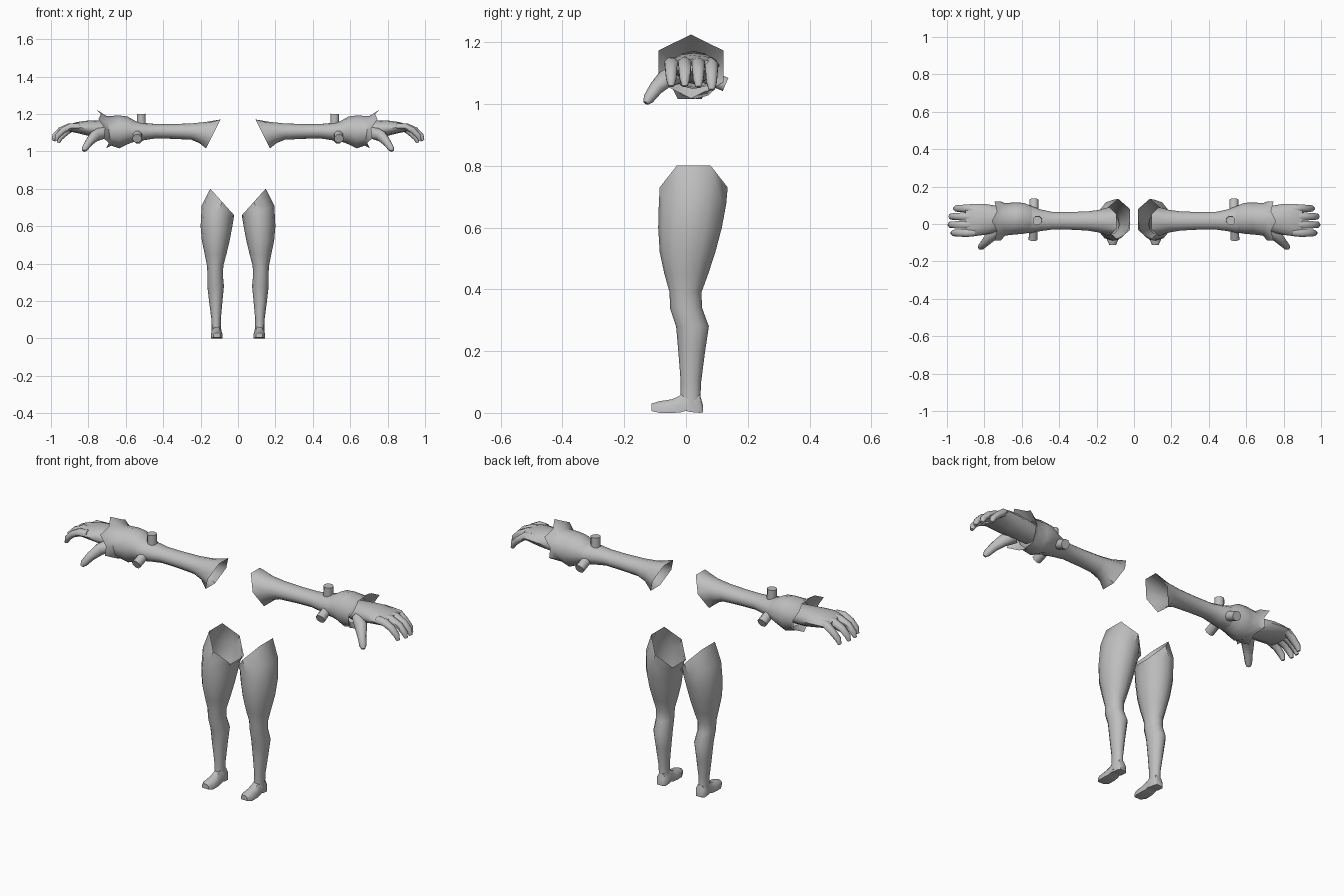
import bpy, bmesh, math
from mathutils import Vector

grey = bpy.data.materials.new("plain grey")
grey.diffuse_color = (0.52, 0.52, 0.52, 1)
N = 12


def loft(name, rings, cap_start=False, cap_end=False, angle=50):
    """Skin a list of equal-length point rings and mirror it across x."""
    bm = bmesh.new()
    vs = [[bm.verts.new(p) for p in r] for r in rings]
    n = len(rings[0])
    for a, b in zip(vs, vs[1:]):
        for i in range(n):
            j = (i + 1) % n
            bm.faces.new((a[i], a[j], b[j], b[i]))
    if cap_start:
        bm.faces.new(vs[0])
    if cap_end:
        bm.faces.new(vs[-1])
    bmesh.ops.recalc_face_normals(bm, faces=bm.faces)
    for f in bm.faces:
        f.smooth = True
    me = bpy.data.meshes.new(name)
    bm.to_mesh(me)
    bm.free()
    me.set_sharp_from_angle(angle=math.radians(angle))
    me.materials.append(grey)
    ob = bpy.data.objects.new(name, me)
    bpy.context.collection.objects.link(ob)
    m = ob.modifiers.new("mirror", 'MIRROR')
    m.use_mirror_merge = False
    return ob


def oval(a0, a1, b0, b1, corner=None, n=N):
    """2D oval filling a box; corner 0 or 1 makes it a hexagon with those corners."""
    pts = []
    for k in range(n):
        t = 2 * math.pi * k / n
        r = 1 if corner is None or k % 2 == corner else math.cos(math.pi / 6)
        pts.append(((a0 + a1) / 2 + (a1 - a0) / 2 * r * math.cos(t),
                    (b0 + b1) / 2 + (b1 - b0) / 2 * r * math.sin(t)))
    return pts


def leg_ring(z, x0, x1, y0, y1, tilt=0, corner=None):
    return [(x, y, z + tilt * (2 * x - x0 - x1) / (x1 - x0))
            for x, y in oval(x0, x1, y0, y1, corner)]


def arm_ring(x, y0, y1, z0, z1, tilt=0, corner=None, notch=0):
    return [(x + tilt * (2 * z - z0 - z1) / (z1 - z0) - (notch if k % 2 == 0 else 0), y, z)
            for k, (y, z) in enumerate(oval(y0, y1, z0, z1, corner))]


def tube(name, path, radii, n=8, flat=1.0):
    """Closed tapered tube along a path."""
    path = [Vector(p) for p in path]
    rings = []
    for i, p in enumerate(path):
        d = (path[min(i + 1, len(path) - 1)] - path[max(i - 1, 0)]).normalized()
        side = Vector((0, 1, 0)) if abs(d.y) < 0.7 else Vector((1, 0, 0))
        u = (side - d * side.dot(d)).normalized()
        v = d.cross(u)
        rings.append([p + radii[i] * (u * math.cos(t) + v * flat * math.sin(t))
                      for t in [2 * math.pi * (k + 0.5) / n for k in range(n)]])
    return loft(name, rings, True, True)


# Leg, open at the slanted hip
loft("leg", [
    leg_ring(0.73, 0.012, 0.158, -0.085, 0.135, 0.081, 1),
    leg_ring(0.675, 0.023, 0.194, -0.088, 0.13, 0.035),
    leg_ring(0.60, 0.03, 0.20, -0.09, 0.116),
    leg_ring(0.52, 0.045, 0.193, -0.085, 0.095),
    leg_ring(0.45, 0.062, 0.178, -0.07, 0.072),
    leg_ring(0.39, 0.078, 0.166, -0.053, 0.05),
    leg_ring(0.34, 0.081, 0.163, -0.052, 0.052),
    leg_ring(0.28, 0.075, 0.164, -0.032, 0.074),
    leg_ring(0.20, 0.083, 0.155, -0.025, 0.062),
    leg_ring(0.10, 0.092, 0.142, -0.017, 0.049),
    leg_ring(0.055, 0.092, 0.141, -0.018, 0.047),
    leg_ring(0.015, 0.09, 0.142, -0.02, 0.053)], cap_end=True)

# Foot, lofted from heel to toe
loft("foot", [
    [(0.114 + w * sx, y, z) for sx, z in
     ((-1, z0), (1, z0), (1, z0 + 0.6 * (z1 - z0)), (0.5, z1), (-0.5, z1), (-1, z0 + 0.6 * (z1 - z0)))]
    for y, w, z0, z1 in ((0.055, 0.017, 0.002, 0.025), (0.045, 0.025, 0, 0.06),
                         (0.012, 0.026, 0.003, 0.07), (0.0, 0.026, 0.007, 0.07),
                         (-0.02, 0.027, 0.001, 0.056), (-0.045, 0.03, 0, 0.044),
                         (-0.085, 0.03, 0, 0.038), (-0.112, 0.018, 0.006, 0.03))],
     True, True)

# Arm, open at the slanted shoulder and running into the glove
loft("arm", [
    arm_ring(0.132, -0.065, 0.09, 1.004, 1.182, -0.045, 0),
    arm_ring(0.19, -0.045, 0.075, 1.045, 1.157, -0.018),
    arm_ring(0.25, -0.035, 0.067, 1.062, 1.149),
    arm_ring(0.35, -0.03, 0.064, 1.067, 1.146),
    arm_ring(0.44, -0.03, 0.065, 1.069, 1.146),
    arm_ring(0.50, -0.038, 0.078, 1.06, 1.152),
    arm_ring(0.55, -0.048, 0.096, 1.05, 1.162),
    arm_ring(0.60, -0.05, 0.105, 1.05, 1.175)])

# Gauntlet with a flared, pointed cuff folded back inside
loft("gauntlet", [
    arm_ring(0.545, -0.045, 0.095, 1.055, 1.16),
    arm_ring(0.59, -0.052, 0.113, 1.038, 1.186),
    arm_ring(0.635, -0.056, 0.115, 1.016, 1.192),
    arm_ring(0.69, -0.062, 0.112, 1.03, 1.188, 0.012),
    arm_ring(0.732, -0.105, 0.137, 1.018, 1.225, 0.028, 1, 0.02),
    arm_ring(0.68, -0.05, 0.1, 1.05, 1.17, 0.01)], angle=40)

# Elbow studs: one up, one low at the front, one low at the back
for name, tip, base_x in (("top_stud", (0.518, 0.018, 1.20), 0.515),
                          ("front_stud", (0.54, -0.082, 1.068), 0.535),
                          ("back_stud", (0.535, 0.128, 1.063), 0.535)):
    tube(name, [(base_x, 0.02, 1.11), tip], [0.025, 0.025])

# Palm
loft("palm", [
    arm_ring(0.67, -0.035, 0.085, 1.065, 1.16),
    arm_ring(0.74, -0.045, 0.098, 1.07, 1.164),
    arm_ring(0.80, -0.058, 0.108, 1.083, 1.165),
    arm_ring(0.86, -0.066, 0.108, 1.098, 1.157),
    arm_ring(0.90, -0.062, 0.102, 1.105, 1.145)], True, True)

# Curled fingers
for i, (y, reach, drop) in enumerate(((-0.048, -0.012, 0.0), (-0.004, 0.004, 0.0),
                                      (0.04, 0.0, 0.003), (0.083, -0.025, 0.012))):
    tube(f"finger_{i + 1}",
         [(0.85, 0.9 * y, 1.132), (0.90 + reach / 2, y, 1.132 - drop / 2),
          (0.945 + reach, y, 1.113 - drop), (0.976 + reach, y, 1.083 - drop),
          (0.985 + reach, y, 1.058 - drop)],
         [0.023, 0.023, 0.021, 0.018, 0.010], flat=0.85)

# Thumb
tube("thumb", [(0.725, -0.02, 1.10), (0.765, -0.065, 1.082), (0.795, -0.098, 1.05),
               (0.818, -0.122, 1.016), (0.825, -0.13, 1.003)],
     [0.035, 0.031, 0.023, 0.018, 0.009])
